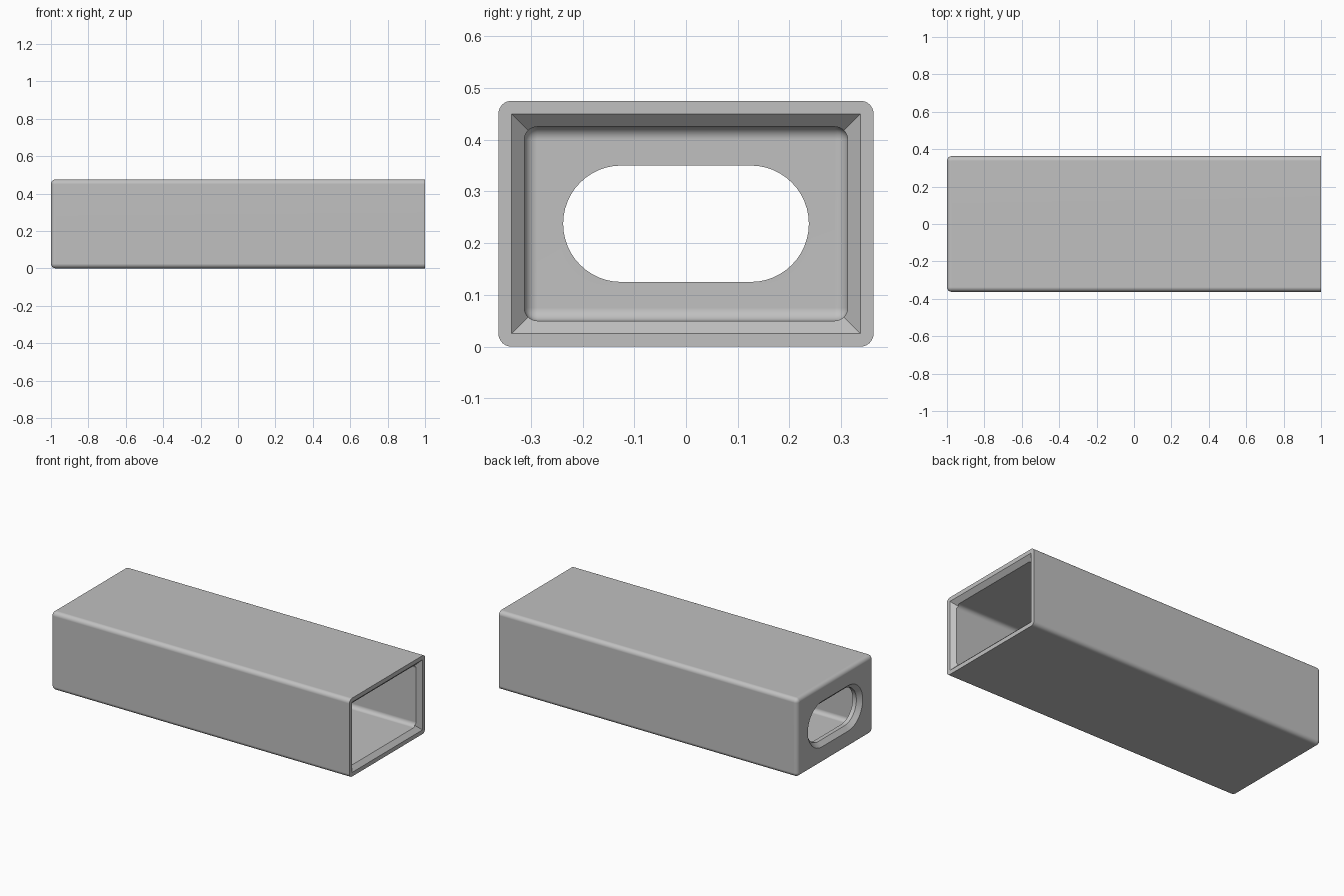
import bpy, bmesh, math
from mathutils import Vector

cube = bpy.data.objects.get("Cube")
if cube:
    bpy.data.objects.remove(cube, do_unlink=True)

HALF_Y, HEIGHT, WALL, FILLET = 0.3625, 0.475, 0.05, 0.025
MID_Z = HEIGHT / 2


def finish(name, bm):
    bmesh.ops.recalc_face_normals(bm, faces=bm.faces[:])
    mesh = bpy.data.meshes.new(name)
    bm.to_mesh(mesh)
    bm.free()
    obj = bpy.data.objects.new(name, mesh)
    bpy.context.collection.objects.link(obj)
    return obj


def rounded_box(name, x0, x1, inset):
    """Box along x, filleted everywhere except round its +x end."""
    bm = bmesh.new()
    bmesh.ops.create_cube(bm, size=1)
    size = Vector((x1 - x0, 2 * (HALF_Y - inset), HEIGHT - 2 * inset))
    bmesh.ops.scale(bm, vec=size, verts=bm.verts[:])
    bmesh.ops.translate(bm, vec=((x0 + x1) / 2, 0, MID_Z), verts=bm.verts[:])
    edges = [e for e in bm.edges if min(v.co.x for v in e.verts) < x1 - 0.01]
    bmesh.ops.bevel(bm, geom=edges, offset=FILLET, offset_type='OFFSET',
                    segments=8, profile=0.5, affect='EDGES', clamp_overlap=True)
    return finish(name, bm)


def loft(name, sections):
    """Skin matching (x, outline) sections and cap both ends."""
    bm = bmesh.new()
    rings = [[bm.verts.new((x, y, MID_Z + z)) for y, z in outline]
             for x, outline in sections]
    n = len(rings[0])
    for a, b in zip(rings, rings[1:]):
        for i in range(n):
            j = (i + 1) % n
            bm.faces.new((a[i], a[j], b[j], b[i]))
    bm.faces.new(rings[0])
    bm.faces.new(rings[-1])
    return finish(name, bm)


def rectangle(inset):
    y, z = HALF_Y - inset, MID_Z - inset
    return [(-y, -z), (y, -z), (y, z), (-y, z)]


def stadium(radius, steps=24):
    points = []
    for side, start in ((1, -math.pi / 2), (-1, math.pi / 2)):
        for i in range(steps + 1):
            a = start + math.pi * i / steps
            points.append((side * 0.125 + radius * math.cos(a), radius * math.sin(a)))
    return points


# Outer shell
sleeve = rounded_box("sleeve_body", -1, 1, 0)

# Cavity, chamfered mouth and chamfered slot in the closed end
cutters = [
    rounded_box("cavity_cutter", -1 + WALL, 1.2, WALL),
    loft("mouth_cutter", [(1.05, rectangle(-0.025)), (0.95, rectangle(0.075))]),
    loft("slot_cutter", [(-1.05, stadium(0.1875)), (-0.975, stadium(0.1125)),
                         (-0.85, stadium(0.1125))]),
]
bpy.ops.object.select_all(action='DESELECT')
bpy.context.view_layer.objects.active = sleeve
sleeve.select_set(True)
for cutter in cutters:
    cutter.hide_render = True
    mod = sleeve.modifiers.new("cut", 'BOOLEAN')
    mod.operation, mod.solver, mod.object = 'DIFFERENCE', 'EXACT', cutter
    bpy.ops.object.modifier_apply(modifier=mod.name)
    bpy.data.objects.remove(cutter, do_unlink=True)

# Plain grey finish
grey = bpy.data.materials.new("light_grey")
grey.use_nodes = True
colour = (0.53, 0.53, 0.53, 1)
grey.diffuse_color = colour
grey.node_tree.nodes["Principled BSDF"].inputs["Base Color"].default_value = colour
sleeve.data.materials.clear()
sleeve.data.materials.append(grey)

# Smooth fillets, crisp chamfers, flat walls
bpy.ops.object.shade_smooth_by_angle(angle=math.radians(30))
weighted = sleeve.modifiers.new("flat_walls", 'WEIGHTED_NORMAL')
weighted.keep_sharp = True
